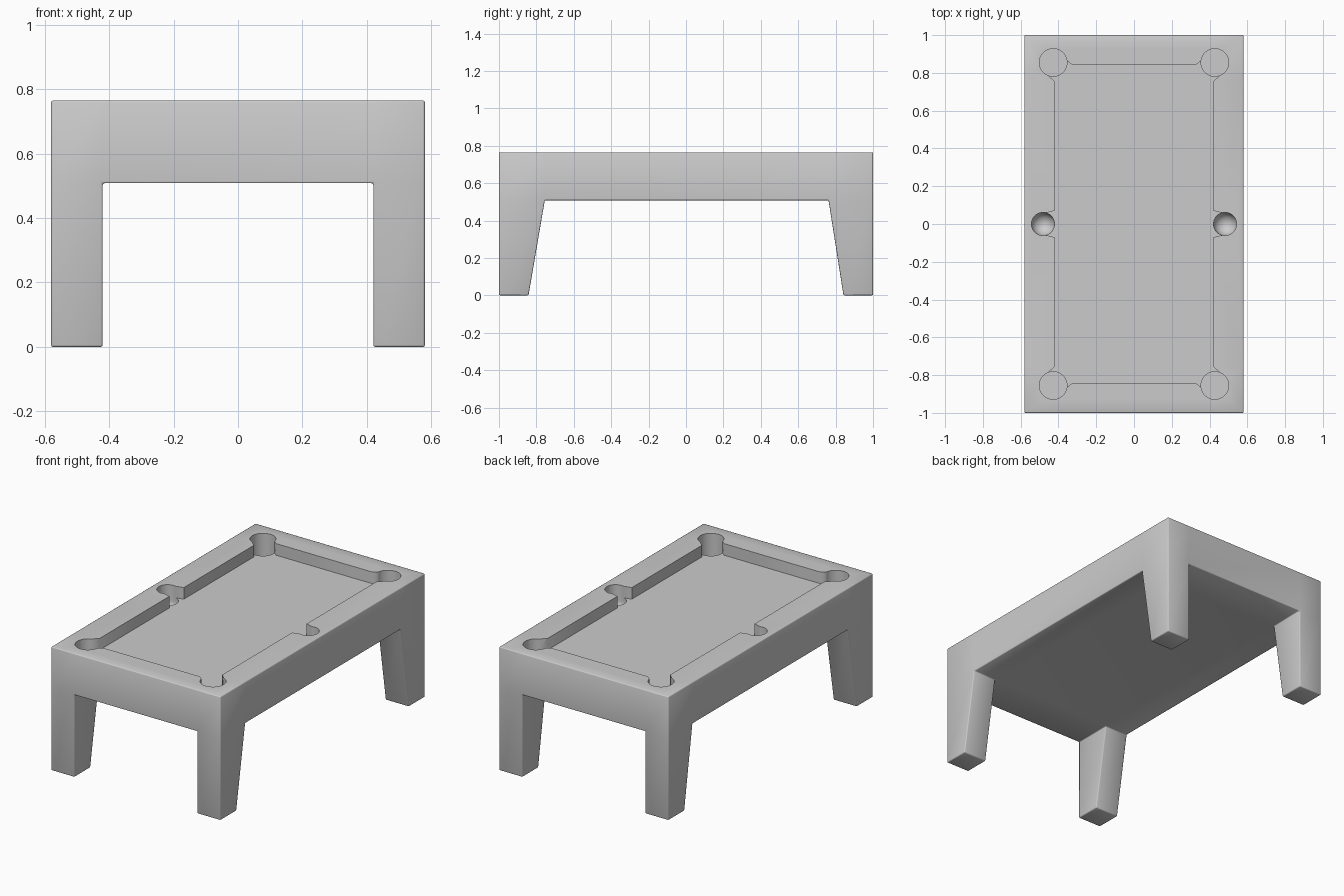
import bpy, bmesh, math
from mathutils import Matrix

cube = bpy.data.objects.get("Cube")
if cube:
    bpy.data.objects.remove(cube, do_unlink=True)

TOP, APRON, FIELD, PIT = 0.765, 0.508, 0.693, 0.60

grey = bpy.data.materials.new("plain grey")
grey.use_nodes = True
color = (0.6, 0.6, 0.6, 1)
grey.diffuse_color = color
grey.node_tree.nodes["Principled BSDF"].inputs["Base Color"].default_value = color


def make_object(name, bm):
    bmesh.ops.recalc_face_normals(bm, faces=bm.faces)
    mesh = bpy.data.meshes.new(name)
    bm.to_mesh(mesh)
    bm.free()
    mesh.materials.append(grey)
    obj = bpy.data.objects.new(name, mesh)
    bpy.context.collection.objects.link(obj)
    return obj


def prism(name, outline, low):
    bm = bmesh.new()
    face = bm.faces.new([bm.verts.new((x, y, low)) for x, y in outline])
    ext = bmesh.ops.extrude_face_region(bm, geom=[face])["geom"]
    for v in ext:
        if isinstance(v, bmesh.types.BMVert):
            v.co.z = TOP + 0.1
    return make_object(name, bm)


def circle(cx, cy, r, n=40):
    return [(cx + r * math.cos(i * math.tau / n), cy + r * math.sin(i * math.tau / n))
            for i in range(n)]


# Frame: a nine-cell slab whose corner cells grow into tapered legs
xs, ys = [-0.58, -0.42, 0.42, 0.58], [-1, -0.755, 0.762, 1]
bm = bmesh.new()
rows = [[bm.verts.new((x, y, APRON)) for x in xs] for y in ys]
cells = [bm.faces.new((rows[j][i], rows[j][i + 1], rows[j + 1][i + 1], rows[j + 1][i]))
         for j in range(3) for i in range(3)]
lower = bmesh.ops.duplicate(bm, geom=cells)["face_map"]
corners = [lower[cells[k]] for k in (0, 2, 6, 8)]
for v in {v for f in cells for v in f.verts}:
    v.co.z = TOP
bmesh.ops.bridge_loops(bm, edges=[e for e in bm.edges if e.is_boundary])
feet = bmesh.ops.extrude_discrete_faces(bm, faces=corners)["faces"]
for v in {v for f in feet for v in f.verts}:
    v.co.z = 0
    if abs(v.co.y) < 0.9:
        v.co.y = math.copysign(0.842, v.co.y)
table = make_object("table_frame", bm)

# Softened frame edges
bevel = table.modifiers.new("soft edges", "BEVEL")
bevel.width = 0.006
bevel.segments = 2
bevel.limit_method = "ANGLE"

# Playing field outline, one quarter mirrored around
quarter = [(0.485, 0.055), (0.42, 0.07), (0.42, 0.755), (0.48, 0.81),
           (0.40, 0.90), (0.33, 0.845)]
half = quarter + [(-x, y) for x, y in reversed(quarter)]
outline = half + [(x, -y) for x, y in reversed(half)]
cutters = [prism("field_cutter", outline, FIELD)]

# Corner pockets and round-bottomed side pockets
for sx in (-1, 1):
    for sy in (-1, 1):
        cutters.append(prism("corner_pocket_cutter", circle(sx * 0.428, sy * 0.855, 0.073), PIT))
    bm = bmesh.new()
    bmesh.ops.create_uvsphere(bm, u_segments=40, v_segments=20, radius=0.061,
                              matrix=Matrix.Translation((sx * 0.482, 0, 0.67)))
    for v in bm.verts:
        if v.co.z > 0.671:
            v.co.z += 0.2
            v.co.x = sx * 0.482 + (v.co.x - sx * 0.482)
    # straighten the upper half into a shaft
    for v in bm.verts:
        if v.co.z > 0.8:
            d = math.hypot(v.co.x - sx * 0.482, v.co.y)
            if d > 0.005:
                v.co.x = sx * 0.482 + (v.co.x - sx * 0.482) * 0.061 / d
                v.co.y *= 0.061 / d
    cutters.append(make_object("side_pocket_cutter", bm))

for c in cutters:
    cut = table.modifiers.new(c.name, "BOOLEAN")
    cut.operation = "DIFFERENCE"
    cut.solver = "EXACT"
    cut.object = c

# Bake the cuts and drop the cutters
bpy.context.view_layer.update()
graph = bpy.context.evaluated_depsgraph_get()
mesh = bpy.data.meshes.new_from_object(table.evaluated_get(graph))
table.modifiers.clear()
table.data = mesh
for c in cutters:
    bpy.data.objects.remove(c, do_unlink=True)

bpy.ops.object.select_all(action="DESELECT")
table.select_set(True)
bpy.context.view_layer.objects.active = table
bpy.ops.object.shade_smooth_by_angle(angle=math.radians(48))
